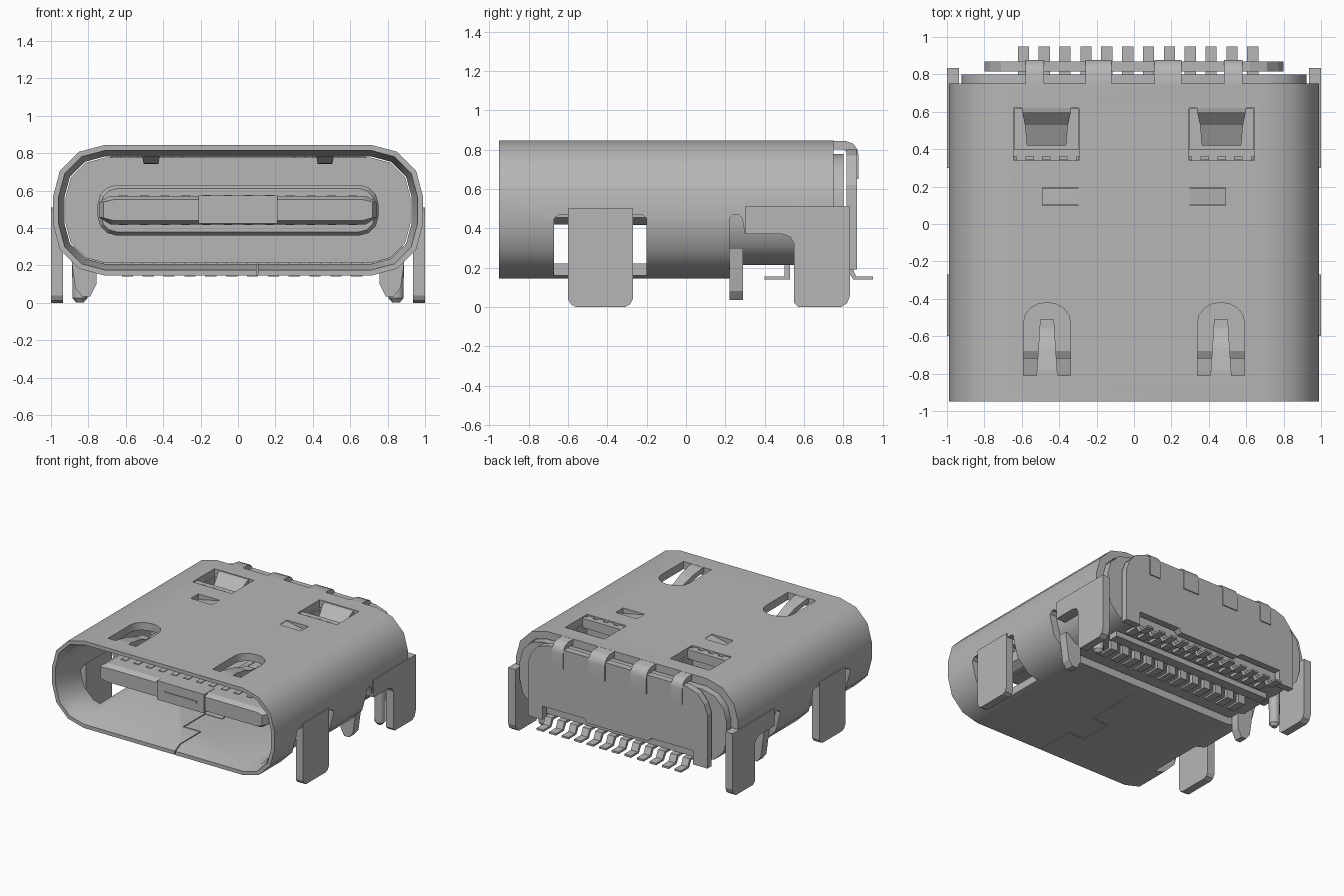
import bpy, bmesh, math
from mathutils import Vector

cube = bpy.data.objects.get("Cube")
if cube:
    bpy.data.objects.remove(cube, do_unlink=True)

metal = bpy.data.materials.new("grey metal")
metal.use_nodes = True
GREY = (0.47, 0.47, 0.47, 1)
metal.diffuse_color = GREY
metal.node_tree.nodes["Principled BSDF"].inputs["Base Color"].default_value = GREY


def loft(name, rings):
    """Skin a list of matching closed rings and cap both ends."""
    bm = bmesh.new()
    rows = [[bm.verts.new(p) for p in ring] for ring in rings]
    n = len(rows[0])
    for a, b in zip(rows, rows[1:]):
        for i in range(n):
            bm.faces.new((a[i], a[(i + 1) % n], b[(i + 1) % n], b[i]))
    bm.faces.new(rows[0][::-1])
    bm.faces.new(rows[-1])
    bmesh.ops.recalc_face_normals(bm, faces=bm.faces)
    mesh = bpy.data.meshes.new(name)
    bm.to_mesh(mesh)
    bm.free()
    mesh.materials.append(metal)
    ob = bpy.data.objects.new(name, mesh)
    bpy.context.collection.objects.link(ob)
    return ob


def prism(name, pts, axis, lo, hi):
    """Extrude a 2D outline along x, y or z."""
    place = {"x": lambda p, d: (d, p[0], p[1]),
             "y": lambda p, d: (p[0], d, p[1]),
             "z": lambda p, d: (p[0], p[1], d)}[axis]
    return loft(name, [[place(p, d) for p in pts] for d in (lo, hi)])


def box(name, x0, x1, y0, y1, z0, z1):
    return prism(name, [(x0, y0), (x1, y0), (x1, y1), (x0, y1)], "z", z0, z1)


def cut(target, cutters):
    """Subtract the cutters from the target and delete them."""
    bpy.context.view_layer.objects.active = target
    for c in cutters:
        mod = target.modifiers.new("cut", "BOOLEAN")
        mod.operation, mod.solver, mod.object = "DIFFERENCE", "EXACT", c
        bpy.ops.object.modifier_apply(modifier=mod.name)
        bpy.data.objects.remove(c, do_unlink=True)


def smooth(ob):
    bpy.ops.object.select_all(action="DESELECT")
    ob.select_set(True)
    bpy.context.view_layer.objects.active = ob
    bpy.ops.object.shade_smooth_by_angle(angle=math.radians(35))


def ring(y, inset, cx=0.71, cz=0.07, r=0.28, mid=0.495, seg=3):
    """Rounded slot section at depth y, shrunk by inset."""
    pts = []
    for q, (sx, sz) in enumerate([(1, 1), (-1, 1), (-1, -1), (1, -1)]):
        for k in range(seg + 1):
            a = math.pi / 2 * (q + k / seg)
            pts.append((sx * cx + (r - inset) * math.cos(a), y,
                        mid + sz * cz + (r - inset) * math.sin(a)))
    return pts


# Shell tube with a flared mouth
shell = loft("shell", [ring(-0.95, 0), ring(0.75, 0)])
cuts = [loft("cutter", [ring(-0.96, 0.03), ring(-0.945, 0.03), ring(-0.88, 0.062), ring(0.8, 0.062)])]
# Open underside at the rear, with the relief slot at its front
cuts.append(prism("cutter", [(0.22, 0.1), (0.9, 0.1), (0.9, 0.37), (0.3, 0.37), (0.285, 0.45),
                             (0.265, 0.47), (0.24, 0.47), (0.22, 0.45)], "x", -1.1, 1.1))
for s in (-1, 1):
    # Side windows around the front legs
    x0, x1 = sorted((s * 0.76, s * 1.1))
    cuts.append(prism("cutter", [(-0.67, 0.1), (-0.2, 0.1), (-0.2, 0.45), (-0.225, 0.47), (-0.25, 0.47),
                                 (-0.62, 0.47), (-0.645, 0.47), (-0.67, 0.45)], "x", x0, x1))
    # Rounded openings for the spring fingers
    arch = [(s * 0.465 + 0.125 * math.cos(a), -0.525 + 0.105 * math.sin(a))
            for a in [math.pi * k / 8 for k in range(9)]]
    cuts.append(prism("cutter", [(s * 0.465 + 0.125, -0.81)] + arch + [(s * 0.465 - 0.125, -0.81)],
                      "z", 0.7, 0.9))
    # Rear latch openings and small lance openings
    cuts.append(box("cutter", s * 0.468 - 0.175, s * 0.468 + 0.175, 0.34, 0.62, 0.7, 0.9))
    cuts.append(box("cutter", s * 0.395 - 0.095, s * 0.395 + 0.095, 0.1, 0.195, 0.7, 0.9))
# Interlocking seam in the bottom
for x0, x1, y0, y1 in [(0.1, 0.108, -1, -0.62), (-0.05, 0.108, -0.628, -0.62), (-0.05, -0.042, -0.624, -0.35),
                       (-0.046, 0.104, -0.358, -0.35), (0.1, 0.108, -0.354, 0.1)]:
    cuts.append(box("cutter", x0, x1, y0, y1, 0.1, 0.25))
cut(shell, cuts)
smooth(shell)

# Moulded housing behind the mouth, with pockets under the latches
housing = loft("housing", [ring(0.2, 0.068), ring(0.8, 0.068)])
cut(housing, [box("cutter", s * 0.468 - 0.17, s * 0.468 + 0.17, 0.345, 0.615, 0.67, 0.9) for s in (-1, 1)])
smooth(housing)

# Tongue and its collar
loft("tongue_collar", [ring(y, i, 0.65, 0.035, 0.1) for y, i in ((0.02, 0.02), (0.05, 0), (0.25, 0))])


def tongue_ring(y, d):
    half = [(0.685 - d, 0.42 + d), (0.74 - d, 0.455), (0.74 - d, 0.54), (0.685 - d, 0.572 - d)]
    return [(x, y, z) for x, z in half] + [(-x, y, z) for x, z in half[::-1]]


loft("tongue", [tongue_ring(-0.72, 0.02), tongue_ring(-0.68, 0), tongue_ring(0.25, 0)])
box("tongue_nose", -0.21, 0.21, -0.73, -0.6, 0.423, 0.575)
box("tongue_nose_rib", -0.145, 0.145, -0.738, -0.72, 0.485, 0.505)
for i in range(12):
    x = (i - 5.5) * 0.1115
    for side, z in (("top", 0.568), ("bottom", 0.416)):
        box(f"{side}_contact_{i + 1}", x - 0.022, x + 0.022, -0.58, 0.03, z, z + 0.009)

# Mirrored parts
for s, side in ((-1, "right"), (1, "left")):
    x0, x1 = sorted((s * 0.935, s * 0.999))
    # Front leg
    prism(f"{side}_front_leg", [(-0.6, 0.5), (-0.6, 0.04), (-0.585, 0.012), (-0.56, 0), (-0.31, 0),
                                (-0.285, 0.012), (-0.27, 0.04), (-0.27, 0.5)], "x", x0, x1)
    # Rear leg with its side strap
    prism(f"{side}_rear_leg", [(0.3, 0.37), (0.49, 0.37), (0.53, 0.355), (0.55, 0.32), (0.55, 0.02), (0.57, 0),
                               (0.79, 0), (0.82, 0.02), (0.835, 0.06), (0.835, 0.51), (0.3, 0.51)], "x", x0, x1)
    # Tapered peg at the rear edge of the floor and round locating pin
    prism(f"{side}_peg", [(s * x, z) for x, z in [(0.76, 0.3), (0.9, 0.3), (0.87, 0.08), (0.835, 0.035),
                                                  (0.79, 0.035), (0.757, 0.1)]], "y", 0.22, 0.29)
    pin = loft(f"{side}_locating_pin", [
        [(s * 0.845 + r * math.cos(k * math.pi / 6), 0.6 + r * math.sin(k * math.pi / 6), z) for k in range(12)]
        for z, r in ((0.002, 0.02), (0.025, 0.04), (0.3, 0.043))])
    smooth(pin)
    # Bent spring finger
    cx = s * 0.465
    loft(f"{side}_spring_finger", [
        [(cx - w, y, z), (cx + w, y, z), (cx + w, y, z - 0.04), (cx - w, y, z - 0.04)]
        for y, z, w in ((-0.83, 0.844, 0.06), (-0.78, 0.843, 0.054), (-0.66, 0.82, 0.046),
                        (-0.56, 0.785, 0.04), (-0.51, 0.782, 0.037))])
    # Latch tab sloping into the housing, with a toothed strip in front
    cx = s * 0.468
    loft(f"{side}_latch_tab", [
        [(cx - w, y, z), (cx + w, y, z), (cx + w, y, z - 0.035), (cx - w, y, z - 0.035)]
        for y, z, w in ((0.64, 0.844, 0.13), (0.6, 0.835, 0.13), (0.53, 0.77, 0.115), (0.42, 0.72, 0.105))])
    box(f"{side}_latch_strip", cx - 0.175, cx + 0.175, 0.36, 0.4, 0.76, 0.835)
    for k in range(4):
        x = cx + (k - 1.5) * 0.09
        box(f"{side}_latch_tooth_{k + 1}", x - 0.025, x + 0.025, 0.335, 0.37, 0.76, 0.835)
    # Lance sloping below the small opening
    prism(f"{side}_lance", [(s * x, z) for x, z in [(0.29, 0.844), (0.5, 0.8), (0.5, 0.77), (0.29, 0.81)]],
          "y", 0.105, 0.19)

# Rear cover plate and the four straps that hang it from the shell
half = [(0.27, 0.27), (0.3, 0.3), (0.67, 0.3), (0.67, 0.19), (0.8, 0.19), (0.8, 0.62), (0.77, 0.7),
        (0.71, 0.77), (0.62, 0.8)]
prism("rear_plate", half + [(-x, z) for x, z in half[::-1]], "y", 0.815, 0.87)
strap = [(0.7, 0.844), (0.81, 0.844), (0.85, 0.83), (0.872, 0.8), (0.878, 0.77), (0.878, 0.65),
         (0.83, 0.65), (0.83, 0.78), (0.8, 0.8), (0.7, 0.8)]
for i, (a, b) in enumerate([(-0.58, -0.48), (-0.26, -0.12), (0.11, 0.255), (0.48, 0.58)]):
    smooth(prism(f"rear_strap_{i + 1}", strap, "x", a, b))

# Solder terminals: a rear row with bent tails and a shorter front row
rear_tail = [(0.7, 0.25), (0.7, 0.19), (0.82, 0.19), (0.85, 0.14), (0.95, 0.14), (0.95, 0.155),
             (0.865, 0.155), (0.84, 0.21), (0.74, 0.21), (0.74, 0.25)]
front_tail = [(0.5, 0.25), (0.5, 0.155), (0.4, 0.155), (0.4, 0.14), (0.53, 0.14), (0.53, 0.25)]
for i in range(12):
    x = 0.022 + (i - 5.5) * 0.1115
    prism(f"rear_terminal_{i + 1}", rear_tail, "x", x - 0.03, x + 0.03)
    prism(f"front_terminal_{i + 1}", front_tail, "x", x - 0.03, x + 0.03)
box("terminal_bar", -0.72, 0.72, 0.58, 0.66, 0.17, 0.25)
